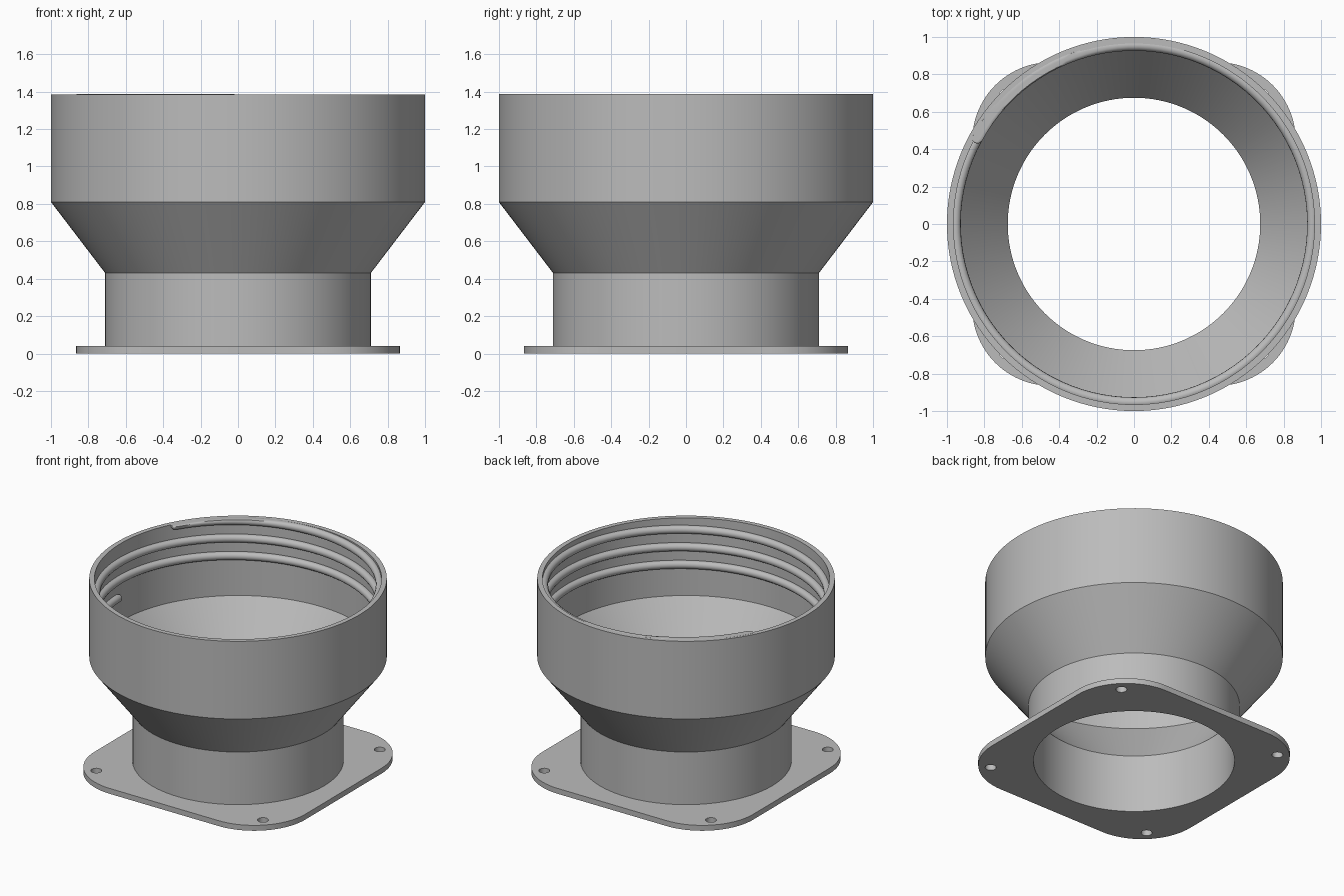
import bpy, bmesh, math
from math import cos, sin, pi, radians

if "Cube" in bpy.data.objects:
    bpy.data.objects.remove(bpy.data.objects["Cube"])

SEGS = 128
TOP = 1.386          # rim height
FLANGE_T = 0.04      # flange thickness
NECK_R = 0.71        # outer neck radius

grey = bpy.data.materials.new("plain grey")
grey.diffuse_color = (0.5, 0.5, 0.5, 1)
grey.use_nodes = True
grey.node_tree.nodes["Principled BSDF"].inputs["Base Color"].default_value = grey.diffuse_color


def finish(obj, angle=30):
    """Give the part its colour and smooth it while keeping edges sharp."""
    obj.data.materials.clear()
    obj.data.materials.append(grey)
    bpy.ops.object.select_all(action='DESELECT')
    obj.select_set(True)
    bpy.context.view_layer.objects.active = obj
    bpy.ops.object.shade_smooth_by_angle(angle=radians(angle))


def to_mesh(obj):
    bpy.ops.object.select_all(action='DESELECT')
    obj.select_set(True)
    bpy.context.view_layer.objects.active = obj
    bpy.ops.object.convert(target='MESH')
    return bpy.context.view_layer.objects.active


def add_spline(curve, points, radii=None, cyclic=True):
    s = curve.splines.new('POLY')
    s.points.add(len(points) - 1)
    for i, p in enumerate(points):
        s.points[i].co = (*p, 1)
        s.points[i].radius = radii[i] if radii else 1
    s.use_cyclic_u = cyclic


def circle(cx, cy, r, n):
    return [(cx + r * cos(2 * pi * i / n), cy + r * sin(2 * pi * i / n), 0) for i in range(n)]


# Funnel body: closed wall section turned around z
profile = [(NECK_R, 0), (NECK_R, 0.43), (1, 0.81), (1, TOP),
           (0.965, TOP), (0.965, 0.81), (0.675, 0.43), (0.675, 0)]
bm = bmesh.new()
rings = [[bm.verts.new((r * cos(2 * pi * i / SEGS), r * sin(2 * pi * i / SEGS), z))
          for i in range(SEGS)] for r, z in profile]
for k, a in enumerate(rings):
    b = rings[(k + 1) % len(rings)]
    for i in range(SEGS):
        j = (i + 1) % SEGS
        bm.faces.new((a[i], a[j], b[j], b[i]))
bmesh.ops.recalc_face_normals(bm, faces=bm.faces)
mesh = bpy.data.meshes.new("funnel_body")
bm.to_mesh(mesh)
bm.free()
body = bpy.data.objects.new("funnel_body", mesh)
bpy.context.collection.objects.link(body)
finish(body)

# Mounting flange: rounded square plate with a bore and four screw holes
CORNER, CORNER_R, HOLE, HOLE_R = 0.445, 0.42, 0.684, 0.037
outline = []
for q in range(4):
    cx, cy = (CORNER * f(radians(45 + 90 * q)) * math.sqrt(2) for f in (cos, sin))
    for i in range(25):
        a = radians(90 * q + 90 * i / 24)
        outline.append((cx + CORNER_R * cos(a), cy + CORNER_R * sin(a), 0))
plate = bpy.data.curves.new("mounting_flange", 'CURVE')
plate.dimensions = '2D'
plate.fill_mode = 'BOTH'
plate.extrude = FLANGE_T / 2
add_spline(plate, outline)
add_spline(plate, circle(0, 0, NECK_R, SEGS))
for sx in (-1, 1):
    for sy in (-1, 1):
        add_spline(plate, circle(sx * HOLE, sy * HOLE, HOLE_R, 24))
flange = bpy.data.objects.new("mounting_flange", plate)
bpy.context.collection.objects.link(flange)
flange = to_mesh(flange)
bm = bmesh.new()
bm.from_mesh(flange.data)
bmesh.ops.remove_doubles(bm, verts=bm.verts, dist=1e-4)
bmesh.ops.translate(bm, verts=bm.verts, vec=(0, 0, FLANGE_T / 2))
bmesh.ops.recalc_face_normals(bm, faces=bm.faces)
bm.to_mesh(flange.data)
bm.free()
finish(flange)

# Internal screw thread: round bead on a rising helix with domed ends
BEAD, PITCH, START, END, Z0 = 0.029, 0.13, 181, 153 + 3 * 360, 1.0
HELIX_R = 0.955
dome = math.degrees(BEAD / HELIX_R)
caps = [(dome * (1 - cos(radians(t))), max(sin(radians(t)), 0.05)) for t in (0, 20, 40, 60)]
steps = 300
angles = ([START + d for d, _ in caps]
          + [START + dome + (END - START - 2 * dome) * i / steps for i in range(steps + 1)]
          + [END - d for d, _ in reversed(caps)])
radii = [r for _, r in caps] + [1] * (steps + 1) + [r for _, r in reversed(caps)]
path = [(HELIX_R * cos(radians(a)), HELIX_R * sin(radians(a)), Z0 + PITCH * (a - START) / 360)
        for a in angles]
bead = bpy.data.curves.new("inner_thread", 'CURVE')
bead.dimensions = '3D'
bead.bevel_depth = BEAD
bead.bevel_resolution = 4
bead.use_fill_caps = True
add_spline(bead, path, radii, cyclic=False)
thread = bpy.data.objects.new("inner_thread", bead)
bpy.context.collection.objects.link(thread)
thread = to_mesh(thread)
# Trim the last turn flush with the rim
for v in thread.data.vertices:
    v.co.z = min(v.co.z, TOP + 0.0005)
finish(thread, 50)
